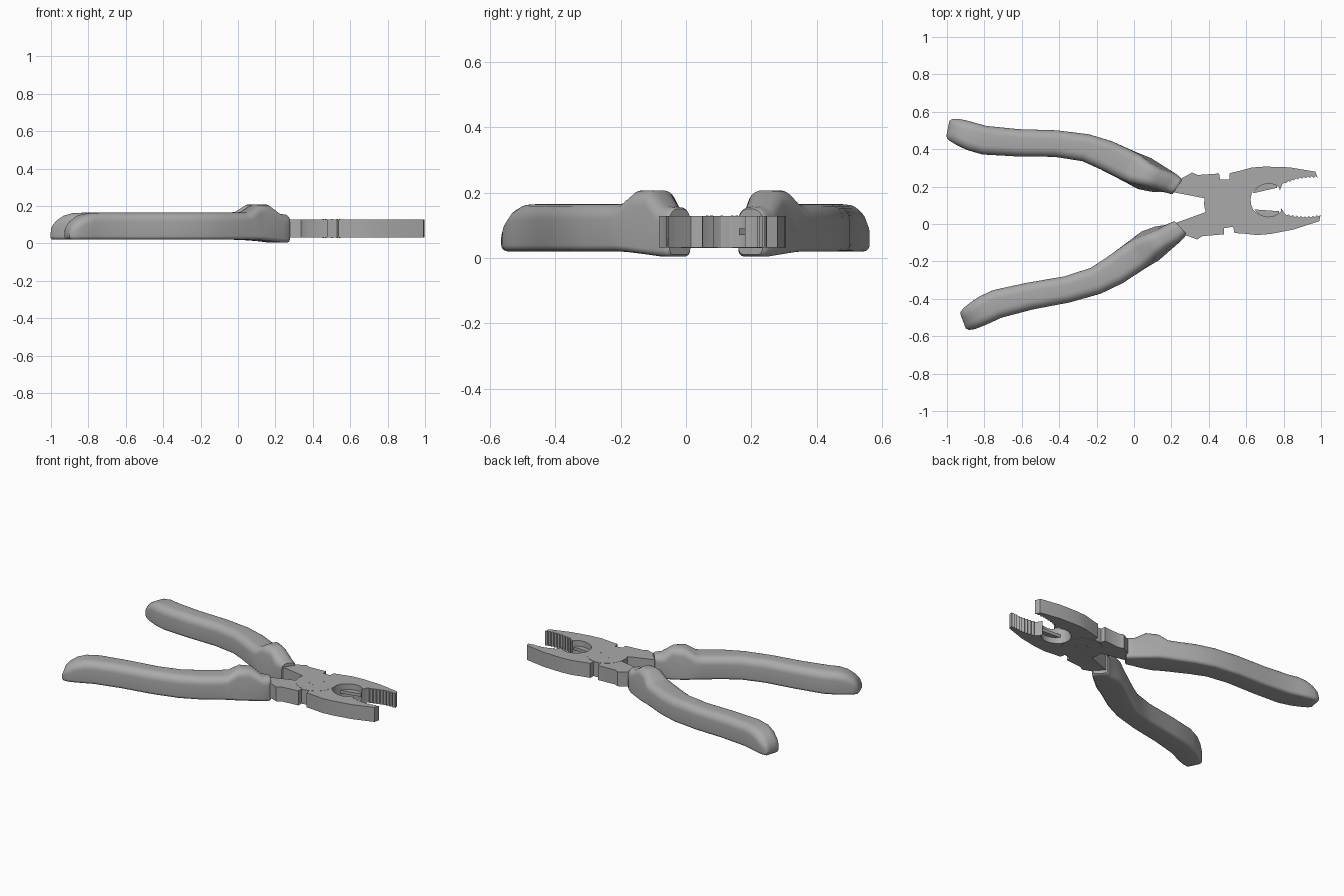
import bpy, bmesh, math
from mathutils import Matrix, Vector

cube = bpy.data.objects.get("Cube")
if cube:
    bpy.data.objects.remove(cube)

PIVOT = Vector((0.5, 0.11, 0))
HEAD_LOW, HEAD_HIGH = 0.032, 0.128

grey = bpy.data.materials.new("plain_grey")
grey.use_nodes = True
shade = (0.4, 0.4, 0.4, 1)
grey.diffuse_color = shade
grey.node_tree.nodes["Principled BSDF"].inputs["Base Color"].default_value = shade

# Reflection across the slightly tilted centre line of the tool
tilt = Matrix.Rotation(math.radians(4.5), 4, "Z")
flip = Matrix.Diagonal((1, -1, 1, 1))
MIRROR = (Matrix.Translation(PIVOT) @ tilt @ flip @ tilt.inverted()
          @ Matrix.Translation(-PIVOT))


def finish(name, bm, mirrored=False, angle=35):
    if mirrored:
        bmesh.ops.transform(bm, matrix=MIRROR, verts=bm.verts)
    bmesh.ops.recalc_face_normals(bm, faces=bm.faces)
    mesh = bpy.data.meshes.new(name)
    bm.to_mesh(mesh)
    bm.free()
    mesh.materials.append(grey)
    obj = bpy.data.objects.new(name, mesh)
    bpy.context.collection.objects.link(obj)
    bpy.ops.object.select_all(action="DESELECT")
    obj.select_set(True)
    bpy.context.view_layer.objects.active = obj
    bpy.ops.object.shade_smooth_by_angle(angle=math.radians(angle))
    return obj


def plate(name, outline, low, high, mirrored):
    bm = bmesh.new()
    face = bm.faces.new([bm.verts.new((x, y, low)) for x, y in outline])
    new = bmesh.ops.extrude_face_region(bm, geom=[face])["geom"]
    verts = [v for v in new if isinstance(v, bmesh.types.BMVert)]
    bmesh.ops.translate(bm, verts=verts, vec=(0, 0, high - low))
    return finish(name, bm, mirrored)


def section(half, low, high, taper):
    """Rounded trapezoid, as (sideways, height) pairs."""
    height = high - low
    top_r = min(0.048, height * 0.45, half * taper * 0.8)
    low_r = min(0.02, height * 0.3, half * 0.5)
    corners = ((half - low_r, low + low_r, low_r, -90),
               (half * taper - top_r, high - top_r, top_r, 0),
               (top_r - half * taper, high - top_r, top_r, 90),
               (low_r - half, low + low_r, low_r, 180))
    ring = []
    for cx, cz, r, start in corners:
        for i in range(7):
            a = math.radians(start + 15 * i)
            ring.append((cx + r * math.cos(a), cz + r * math.sin(a)))
    return ring


def grip(name, mirrored):
    # x, y, half width, bottom, top, taper towards the top
    stations = (
        (-.995, .512, .040, .030, .06, 1), (-.985, .51, .054, .021, .095, 1),
        (-.96, .502, .064, .02, .125, 1), (-.92, .487, .071, .02, .15, 1),
        (-.87, .468, .076, .02, .163, 1), (-.8, .448, .077, .02, .165, 1),
        (-.62, .434, .073, .02, .165, 1), (-.42, .43, .071, .02, .165, 1),
        (-.26, .408, .074, .02, .165, 1), (-.15, .368, .081, .02, .165, 1),
        (-.04, .315, .084, .02, .165, .98), (0, .296, .086, .02, .168, .94),
        (.055, .27, .09, .018, .207, .75), (.125, .243, .076, .012, .207, .75),
        (.185, .222, .06, .005, .16, .98), (.215, .208, .053, .004, .156, 1),
        (.225, .202, .05, .005, .155, 1), (.232, .198, .044, .01, .15, 1))
    bm = bmesh.new()
    rings = []
    last = len(stations) - 1
    for i, (x, y, half, low, high, taper) in enumerate(stations):
        before, after = stations[max(i - 1, 0)], stations[min(i + 1, last)]
        along = Vector((after[0] - before[0], after[1] - before[1])).normalized()
        if i > last - 4:
            along = Vector((0.83, -0.56))
        rings.append([bm.verts.new((x - along.y * s, y + along.x * s, z))
                      for s, z in section(half, low, high, taper)])
    for a, b in zip(rings, rings[1:]):
        for j in range(len(a)):
            k = (j + 1) % len(a)
            bm.faces.new((a[j], a[k], b[k], b[j]))
    bm.faces.new(rings[0])
    bm.faces.new(rings[-1])
    return finish(name, bm, mirrored, 40)


# Gripping teeth run as a zigzag along a shallow hollow
def tooth_line():
    count = 18
    points = []
    for i in range(count + 1):
        t = i / count
        hollow = 0.012 * math.sin(math.pi * t)
        points.append((0.982 - 0.19 * t, 0.247 - 0.037 * t + hollow
                       + (0.009 if i % 2 else 0)))
    return points


recess = [(.775, .197), (.755, .209), (.73, .216), (.705, .215),
          (.68, .207), (.655, .191), (.63, .166)]
head = ([(.2, .215), (.26, .247), (.31, .275), (.34, .262), (.455, .27),
         (.46, .238), (.51, .238), (.512, .272), (.56, .283), (.63, .302),
         (.7, .307), (.83, .303), (.97, .28)]
        + tooth_line() + [(.78, .18)] + recess
        + [(.62, .12), (.5, .108), (.39, .135), (.21, .17)])
blade = [(.635, .164), (.765, .194), (.765, .206)] + recess[2:-1]

for side, mirrored in (("left", False), ("right", True)):
    grip(side + "_grip", mirrored)
    plate(side + "_jaw_and_shank", head, HEAD_LOW, HEAD_HIGH, mirrored)
    plate(side + "_cutting_blade", blade, 0.07, 0.09, mirrored)


# Pivot disc with a ring of tiny punch marks on both faces
def disc(name, centre, radius, low, high, sides):
    bm = bmesh.new()
    place = Matrix.Translation((centre.x, centre.y, (low + high) / 2))
    bmesh.ops.create_cone(bm, cap_ends=True, segments=sides, radius1=radius,
                          radius2=radius, depth=high - low, matrix=place)
    return finish(name, bm)


disc("pivot_disc", PIVOT, 0.125, HEAD_LOW - 0.001, HEAD_HIGH + 0.001, 48)
for i in range(8):
    a = math.tau * i / 8
    spot = PIVOT + 0.045 * Vector((math.cos(a), math.sin(a), 0))
    disc("punch_mark", spot, 0.004, HEAD_LOW - 0.002, HEAD_HIGH + 0.002, 8)
